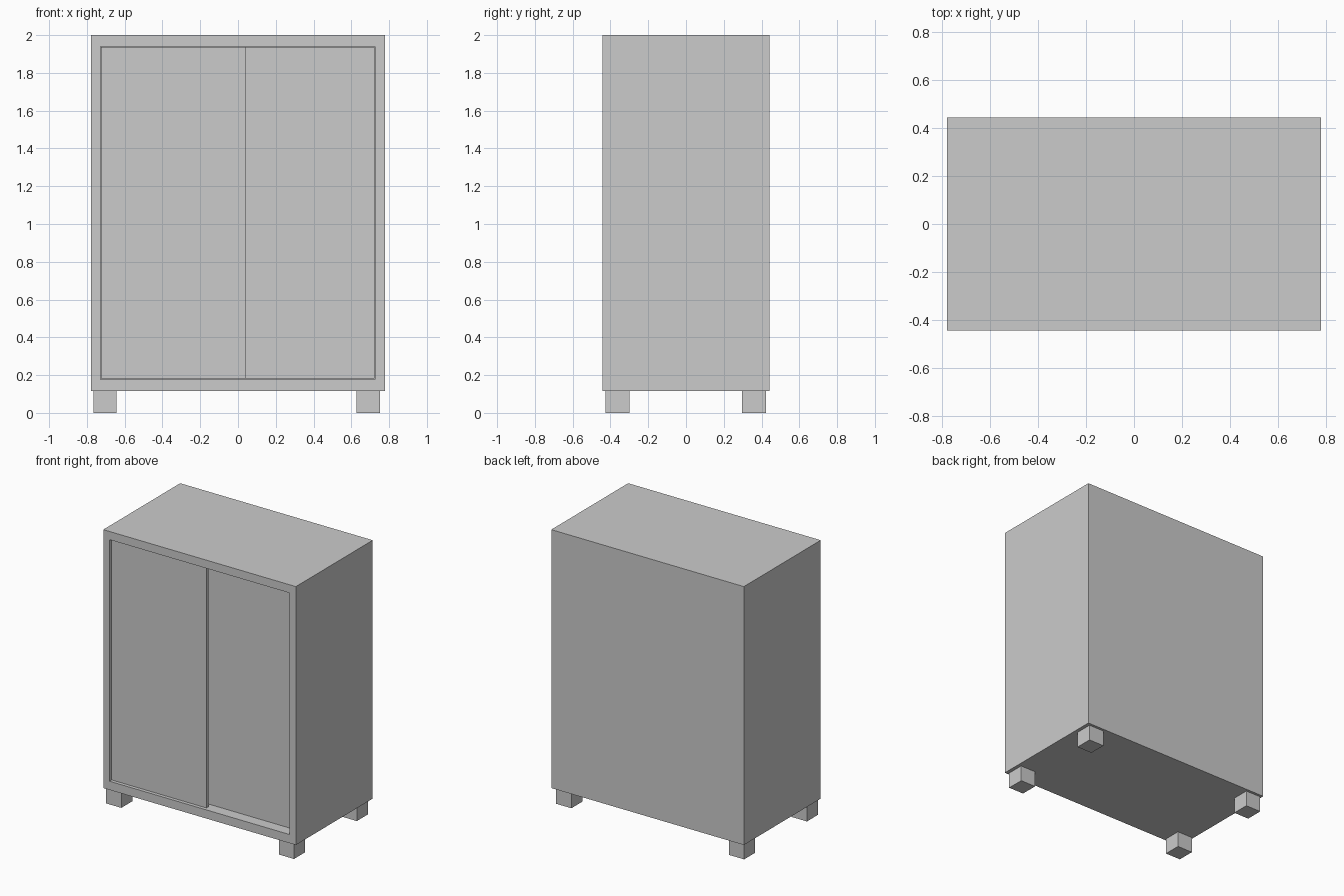
import bpy

if "Cube" in bpy.data.objects:
    bpy.data.objects.remove(bpy.data.objects["Cube"])


def box(name, x0, x1, y0, y1, z0, z1):
    """Box spanning the given extents, with its size baked into the mesh."""
    bpy.ops.mesh.primitive_cube_add(size=1)
    ob = bpy.context.object
    ob.name = name
    for v in ob.data.vertices:
        v.co = (x0 if v.co.x < 0 else x1,
                y0 if v.co.y < 0 else y1,
                z0 if v.co.z < 0 else z1)
    return ob


# Overall extents of the cabinet and its front opening
X, Y = 0.777, 0.443
Z0, Z1 = 0.115, 2.0
L, R = -0.728, 0.725
B, T = 0.178, 1.94

# Carcass: solid block hollowed from the front, leaving the back panel
carcass = box("carcass", -X, X, -Y, Y, Z0, Z1)
hollow = box("hollow_cutter", L, R, -Y - 0.1, Y - 0.03, B, T)
hollow.hide_render = True
hollow.hide_viewport = True
cut = carcass.modifiers.new("hollow", 'BOOLEAN')
cut.operation = 'DIFFERENCE'
cut.solver = 'EXACT'
cut.object = hollow

# Sliding doors on two tracks, with hairline clearance in the opening
G = 0.003
box("left_sliding_door", L + G, 0.042, -Y + 0.02, -Y + 0.045, B + G, T - G)
box("right_sliding_door", -0.04, R - G, -Y + 0.078, -Y + 0.103, B + G, T - G)

# Four block feet
for side, x in (("left", -0.766), ("right", 0.628)):
    for end, y in (("front", -0.427), ("back", 0.297)):
        box(f"{end}_{side}_foot", x, x + 0.123, y, y + 0.127, 0, Z0)
